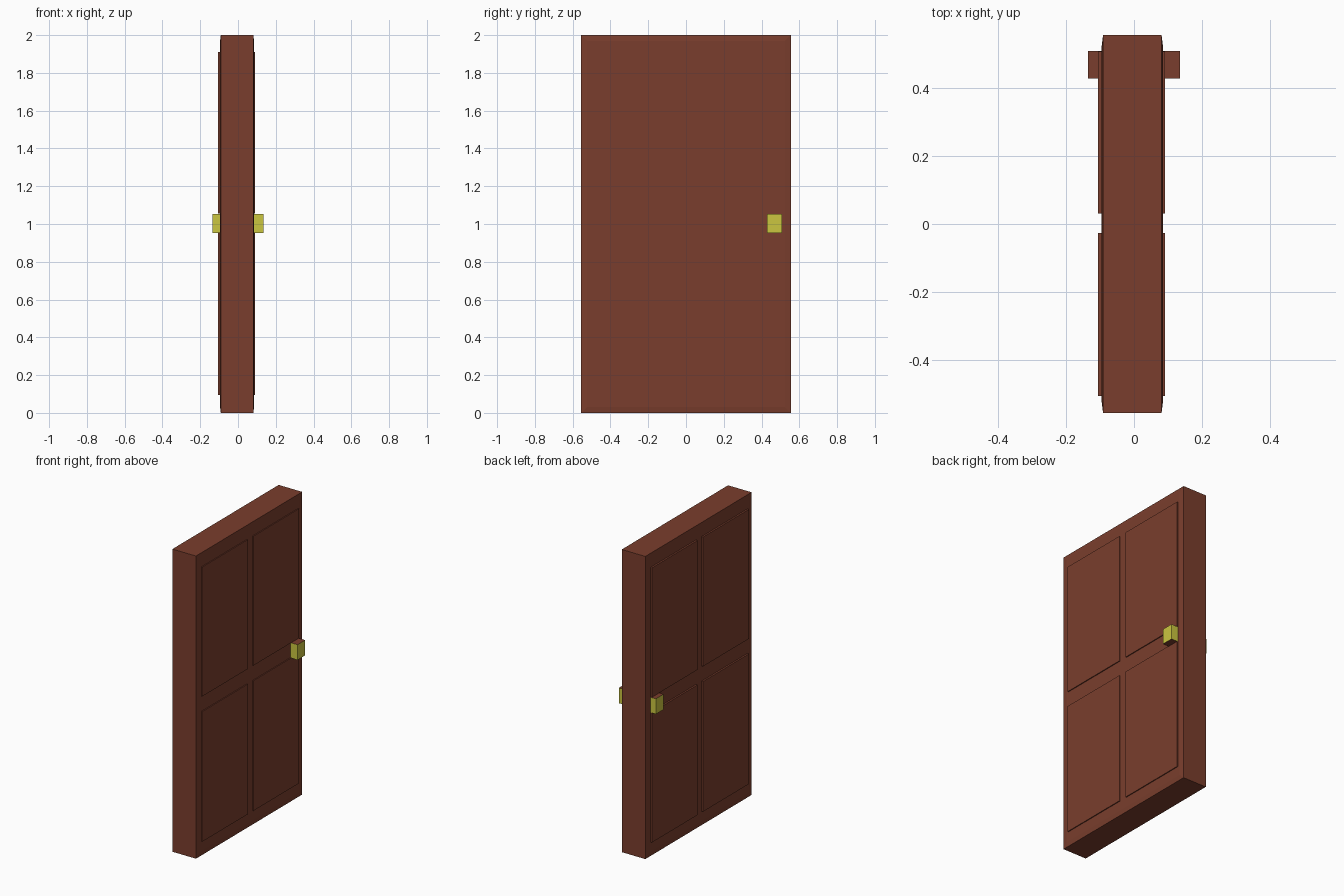
import bpy, bmesh

if "Cube" in bpy.data.objects:
    bpy.data.objects.remove(bpy.data.objects["Cube"])

def material(name, rgb):
    m = bpy.data.materials.new(name)
    m.diffuse_color = (*rgb, 1)
    m.use_nodes = True
    m.node_tree.nodes["Principled BSDF"].inputs["Base Color"].default_value = m.diffuse_color
    return m

BROWN = material("brown wood", (0.195, 0.048, 0.026))
YELLOW = material("yellow brass", (0.597, 0.565, 0.051))

def finish(bm, name, *mats):
    mesh = bpy.data.meshes.new(name)
    bmesh.ops.recalc_face_normals(bm, faces=bm.faces)
    bm.to_mesh(mesh)
    bm.free()
    for m in mats:
        mesh.materials.append(m)
    ob = bpy.data.objects.new(name, mesh)
    bpy.context.collection.objects.link(ob)
    return ob

def box_bm(x, y, z):
    bm = bmesh.new()
    bmesh.ops.create_cube(bm, size=1)
    for v in bm.verts:
        v.co = [r[0] if c < 0 else r[1] for c, r in zip(v.co, (x, y, z))]
    bm.normal_update()
    return bm

X0, X1 = -0.091, 0.081      # faces of the door slab
RISE = 0.004                # slight swell of each face inside its border

# Door slab with gently raised faces
bm = box_bm((X0, X1), (-0.555, 0.555), (0, 2))
sides = [f for f in bm.faces if abs(f.normal.x) > 0.9]
bmesh.ops.inset_individual(bm, faces=sides, thickness=0.045, depth=RISE)
finish(bm, "door_slab", BROWN)

# Four raised panels and a handle on each side
for side, inner, panel, grip in (("left", X0, -0.106, -0.1355),
                                 ("right", X1, 0.091, 0.1355)):
    xs = sorted((inner, panel))
    for col, ys in (("near", (-0.505, -0.027)), ("far", (0.031, 0.507))):
        for row, zs in (("lower", (0.095, 0.955)), ("upper", (1.055, 1.91))):
            finish(box_bm(xs, ys, zs), f"{side}_{row}_{col}_panel", BROWN)

    # Handle block: brass sides, wood-coloured top and bottom
    bm = box_bm(sorted((inner, grip)), (0.428, 0.508), (0.952, 1.053))
    for f in bm.faces:
        f.material_index = 1 if abs(f.normal.z) > 0.9 else 0
    finish(bm, f"{side}_handle", YELLOW, BROWN)
